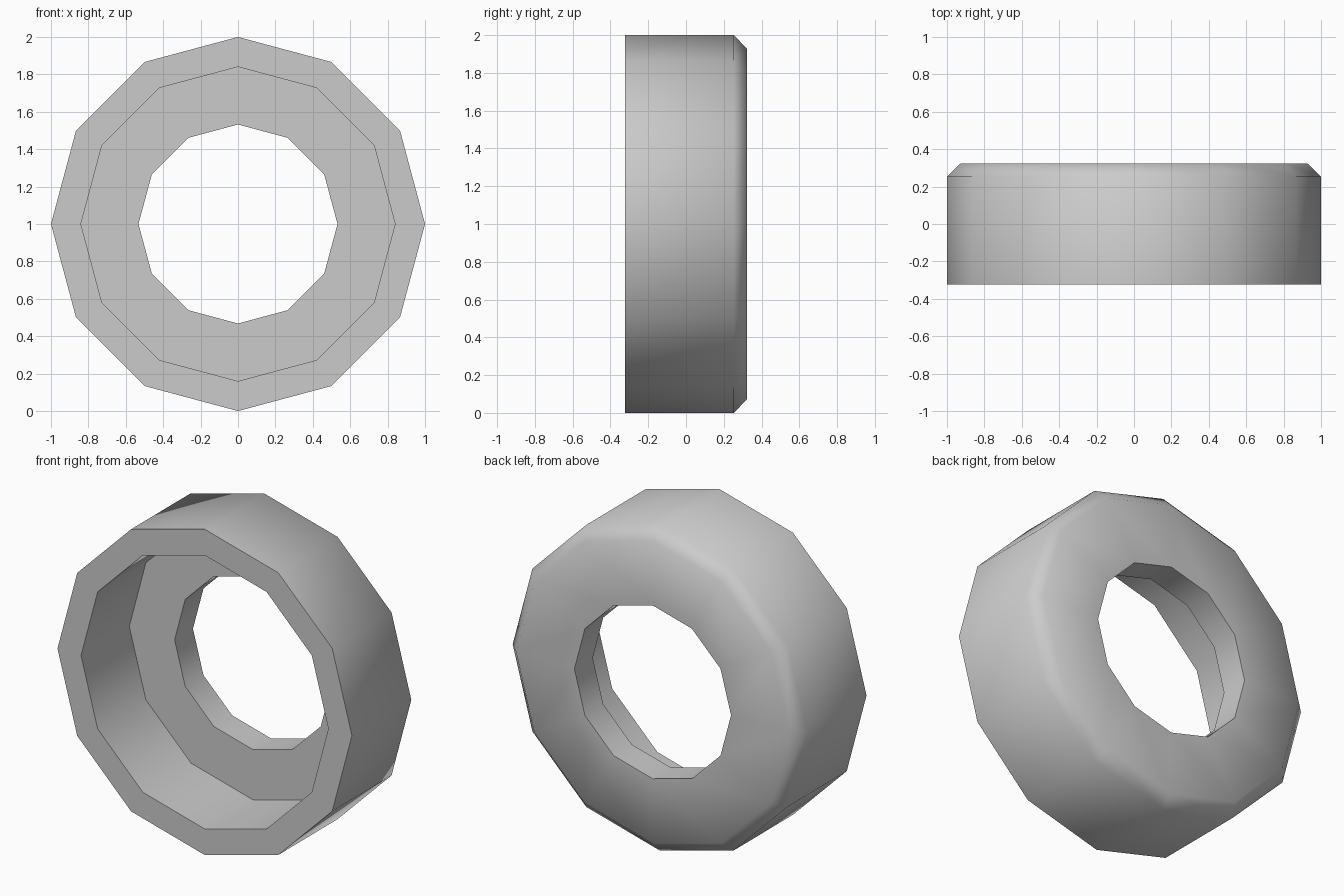
import bpy, bmesh, math

if "Cube" in bpy.data.objects:
    bpy.data.objects.remove(bpy.data.objects["Cube"])

SIDES = 12
# Closed ring cross-section: (radius, y)
PROFILE = [
    (1.0, -0.323),   # front outer rim
    (1.0, 0.253),    # start of back chamfer
    (0.928, 0.323),  # end of back chamfer
    (0.532, 0.323),  # bore, back
    (0.532, 0.145),  # bore, at recess floor
    (0.84, 0.145),   # recess floor outer edge
    (0.84, -0.323),  # front inner rim
]


def lathe(name, profile, sides, centre_z):
    """Revolve a closed profile around the y axis."""
    bm = bmesh.new()
    rings = []
    for i in range(sides):
        a = 2 * math.pi * i / sides
        rings.append([bm.verts.new((r * math.cos(a), y, r * math.sin(a)))
                      for r, y in profile])
    n = len(profile)
    for i in range(sides):
        a, b = rings[i], rings[(i + 1) % sides]
        for j in range(n):
            k = (j + 1) % n
            bm.faces.new((a[j], a[k], b[k], b[j]))
    bmesh.ops.recalc_face_normals(bm, faces=bm.faces)
    mesh = bpy.data.meshes.new(name)
    bm.to_mesh(mesh)
    bm.free()
    obj = bpy.data.objects.new(name, mesh)
    obj.location.z = centre_z
    bpy.context.collection.objects.link(obj)
    return obj


# Recessed ring standing upright
ring = lathe("recessed_ring", PROFILE, SIDES, 1.0)

# Smooth the sides and chamfer, keep rims and bore edges sharp
bpy.ops.object.select_all(action='DESELECT')
ring.select_set(True)
bpy.context.view_layer.objects.active = ring
bpy.ops.object.shade_smooth_by_angle(angle=math.radians(60))
